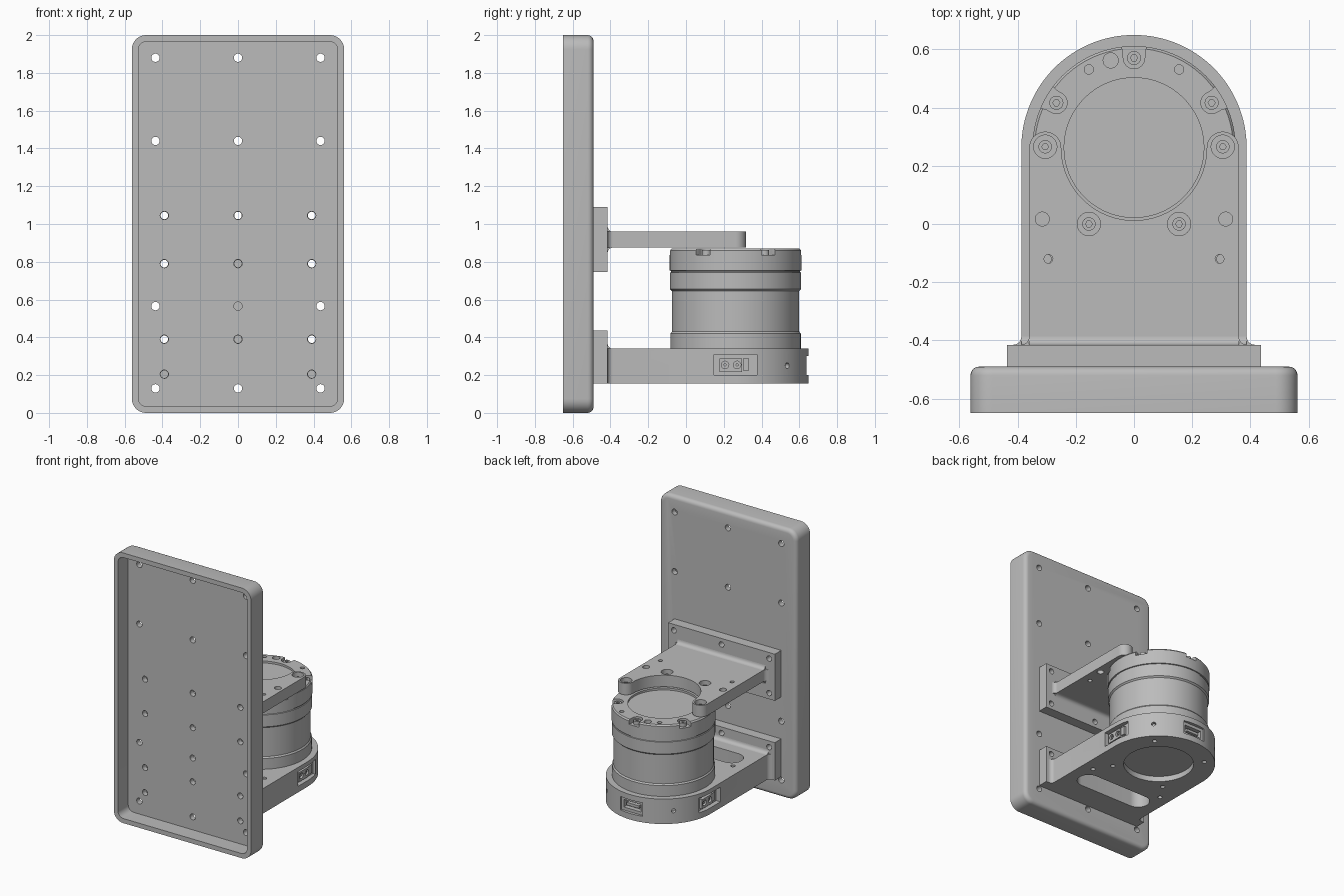
import bpy, bmesh
from math import sin, cos, pi, radians
from mathutils import Matrix, Vector

if "Cube" in bpy.data.objects:
    bpy.data.objects.remove(bpy.data.objects["Cube"])

grey = bpy.data.materials.new("satin grey")
grey.use_nodes = True
grey.diffuse_color = (0.5, 0.5, 0.5, 1)
grey.node_tree.nodes["Principled BSDF"].inputs["Base Color"].default_value = (0.5, 0.5, 0.5, 1)

CY = 0.2625           # y of the motor axis
FLANGE = -0.415       # rear face of the flanges
AXES = {"x": lambda a, b, c: (c, a, b), "y": lambda a, b, c: (a, c, b), "z": lambda a, b, c: (a, b, c)}


# Outlines
def arc(cx, cy, r, start, end, n=12):
    angles = [radians(start + (end - start) * i / n) for i in range(n + 1)]
    return [(cx + r * cos(t), cy + r * sin(t)) for t in angles]


def circle(cx, cy, r, n=32):
    return arc(cx, cy, r, 0, 360, n)[:-1]


def rounded(cx, cy, w, h, r, n=8):
    pts = []
    for i, (sx, sy) in enumerate([(1, 1), (-1, 1), (-1, -1), (1, -1)]):
        pts += arc(cx + sx * (w - r), cy + sy * (h - r), r, i * 90, i * 90 + 90, n)
    return pts


def rect(x0, x1, y0, y1):
    return [(x0, y0), (x1, y0), (x1, y1), (x0, y1)]


# Objects
def finish(name, bm):
    bmesh.ops.recalc_face_normals(bm, faces=bm.faces)
    mesh = bpy.data.meshes.new(name)
    bm.to_mesh(mesh)
    bm.free()
    mesh.materials.append(grey)
    obj = bpy.data.objects.new(name, mesh)
    bpy.context.collection.objects.link(obj)
    return obj


def prisms(name, outlines, lo, hi, axis="z", turn=None):
    bm = bmesh.new()
    for pts in outlines:
        face = bm.faces.new([bm.verts.new(AXES[axis](a, b, lo)) for a, b in pts])
        new = bmesh.ops.extrude_face_region(bm, geom=[face])["geom"]
        verts = [v for v in new if isinstance(v, bmesh.types.BMVert)]
        bmesh.ops.translate(bm, verts=verts, vec=Vector(AXES[axis](0, 0, hi - lo)))
    if turn is not None:   # spin about the motor axis
        bmesh.ops.rotate(bm, verts=bm.verts, cent=(0, CY, 0), matrix=Matrix.Rotation(radians(turn), 3, "Z"))
    return finish(name, bm)


def cut(obj, outlines, lo, hi, axis="z", turn=None):
    cutter = prisms("cutter", outlines, lo, hi, axis, turn)
    mod = obj.modifiers.new("cut", "BOOLEAN")
    mod.operation, mod.solver, mod.object = "DIFFERENCE", "EXACT", cutter
    graph = bpy.context.evaluated_depsgraph_get()
    graph.update()
    mesh = bpy.data.meshes.new_from_object(obj.evaluated_get(graph))
    obj.modifiers.clear()
    obj.data = mesh
    bpy.data.objects.remove(cutter)


def screw(name, x, y, z0, z1, r):
    head = prisms(name, [circle(x, y, r, 24)], z0, z1)
    cut(head, [circle(x, y, r * 0.5, 6)], z1 - 0.012, z1 + 0.02)


# Tray: rounded back edge, open front, drilled floor
tray = prisms("back_tray", [rounded(0, 1, 0.562, 1, 0.075)], -0.65, -0.49, "y")
bm = bmesh.new()
bm.from_mesh(tray.data)
rim = [e for e in bm.edges if all(v.co.y > -0.5 for v in e.verts)]
bmesh.ops.bevel(bm, geom=rim, offset=0.03, segments=5, affect="EDGES", profile=0.5)
bm.to_mesh(tray.data)
bm.free()
cut(tray, [rounded(0, 1, 0.528, 0.966, 0.045)], -0.7, -0.53, "y")
holes = [(x, z) for z in (1.88, 1.44, 0.565, 0.13) for x in (-0.437, 0, 0.437)]
flange_holes = [(x, z) for z in (1.045, 0.79, 0.39) for x in (-0.39, 0, 0.39)] + [(-0.39, 0.205), (0.39, 0.205)]
cut(tray, [circle(x, z, 0.022, 20) for x, z in holes + flange_holes], -0.6, -0.4, "y")

# Flanges bolted to the tray
for name, z0, z1 in (("upper_flange", 0.745, 1.09), ("lower_flange", 0.155, 0.435)):
    flange = prisms(name, [rect(-0.437, 0.437, z0, z1)], -0.49, FLANGE, "y")
    drilled = [circle(x, z, 0.02, 20) for x, z in flange_holes if z0 < z < z1]
    cut(flange, drilled, -0.6, -0.3, "y")


def root(half, r=0.028):
    """Right-hand concave fillet where an arm meets its flange."""
    return arc(half + r, FLANGE + r, r, 270, 180, 6)


def mirrored(pts):
    return [(-x, y) for x, y in reversed(pts)]


def root_strip(name, z, up, half, r=0.028):
    pts = [(FLANGE, z)] + [(a, z + up * b) for a, b in arc(FLANGE + r, r, r, 270, 180, 6)]
    prisms(name, [pts], -half, half, "x")


# Upper arm: forked end wrapped around the motor face
half = root(0.36) + arc(0.305, CY, 0.055, 0, 180, 16) + arc(0, CY, 0.25, 0, -90, 24)[1:]
arm = prisms("upper_arm", [half + mirrored(half)[1:]], 0.875, 0.96)
bolts = [(s * x, y) for s in (-1, 1) for x, y in ((0.305, CY + 0.003), (0.155, 0))]
cut(arm, [circle(x, y, 0.04) for x, y in bolts], 0.91, 1)
cut(arm, [circle(s * 0.315, 0.017, 0.024, 24) for s in (-1, 1)]
    + [circle(s * 0.294, -0.12, 0.015, 20) for s in (-1, 1)], 0.8, 1)
for x, y in bolts:
    screw("arm_screw", x, y, 0.905, 0.935, 0.023)
root_strip("upper_arm_top_fillet", 0.96, 1, 0.36)
root_strip("upper_arm_bottom_fillet", 0.875, -1, 0.36)

# Base: rounded shelf with a cable slot and a round underside recess
half = root(0.387) + arc(0, CY, 0.387, 0, 90, 32)
base = prisms("base_shelf", [half + mirrored(half)[1:]], 0.155, 0.34)
cut(base, [rounded(0, -0.22, 0.3, 0.08, 0.0799, 12)], 0.1, 0.4)
cut(base, [circle(0, CY, 0.24, 64)], 0.1, 0.195)
under = [(0.315 * cos(radians(t)), CY + 0.315 * sin(radians(t))) for t in range(45, 360, 90)]
under += [(s * 0.3, -0.08) for s in (-1, 1)]
cut(base, [circle(x, y, 0.016, 20) for x, y in under], 0.1, 0.2)
cut(base, [circle(s * 0.3, -0.12, 0.016, 20) for s in (-1, 1)], 0.3, 0.4)
for turn in (45, 135):
    cut(base, [circle(CY, 0.25, 0.015, 20)], 0.36, 0.5, "x", turn)
root_strip("base_fillet", 0.34, 1, 0.387)

# Connector sockets on both sides and the rear of the base
for turn in (0, 180):
    cut(base, [rect(CY - 0.113, CY + 0.113, 0.2, 0.308)], 0.352, 0.5, "x", turn)
    plug = prisms("side_connector", [rect(CY - 0.085, CY + 0.035, 0.217, 0.287)], 0.34, 0.375, "x", turn)
    cut(plug, [circle(CY + y, 0.254, 0.02, 20) for y in (-0.056, 0.008)], 0.357, 0.5, "x", turn)
    prisms("connector_pins", [circle(CY + y, 0.254, 0.008, 12) for y in (-0.056, 0.008)], 0.35, 0.37, "x", turn)
    prisms("side_switch", [rect(CY + 0.04, CY + 0.072, 0.225, 0.287)], 0.34, 0.37, "x", turn)
cut(base, [rect(CY - 0.09, CY + 0.09, 0.2, 0.3)], 0.365, 0.5, "x", 90)
cut(base, [rect(CY - 0.07, CY + 0.07, 0.222, 0.278)], 0.33, 0.5, "x", 90)
prisms("rear_connector", [rect(CY - 0.05, CY + 0.05, 0.24, 0.26)], 0.32, 0.36, "x", 90)

# Motor: turned body with waist, groove and recessed face
profile = [(0, 0.335), (0.345, 0.335), (0.345, 0.42), (0.337, 0.43), (0.337, 0.645), (0.347, 0.655),
           (0.347, 0.743), (0.342, 0.745), (0.342, 0.752), (0.349, 0.754), (0.349, 0.86), (0.341, 0.87),
           (0.24, 0.87), (0.24, 0.855), (0, 0.855)]
bm = bmesh.new()
chain = [bm.verts.new((r, CY, z)) for r, z in profile]
edges = [bm.edges.new(pair) for pair in zip(chain, chain[1:])]
bmesh.ops.spin(bm, geom=chain + edges, cent=(0, CY, 0), axis=(0, 0, 1), angle=2 * pi, steps=96)
bmesh.ops.remove_doubles(bm, verts=bm.verts, dist=0.0001)
motor = finish("motor_body", bm)

# Six screw notches around the motor rim
for turn in range(30, 390, 60):
    notch = arc(0.308, CY, 0.037, 90, 270, 16) + [(0.325, CY - 0.037), (0.4, CY - 0.055), (0.4, CY + 0.055), (0.325, CY + 0.037)]
    cut(motor, [notch], 0.835, 0.9, "z", turn)
    t = radians(turn)
    screw("rim_screw", 0.308 * cos(t), CY + 0.308 * sin(t), 0.825, 0.862, 0.024)
cut(motor, [circle(s * 0.155, 0.531, 0.016, 20) for s in (-1, 1)] + [circle(-0.08, 0.562, 0.026, 24)], 0.845, 0.9)

# Smooth curved walls, keep machined edges crisp
for obj in bpy.context.scene.objects:
    if obj.type == "MESH" and grey.name in obj.data.materials:
        obj.data.shade_smooth()
        obj.data.set_sharp_from_angle(angle=radians(30))
